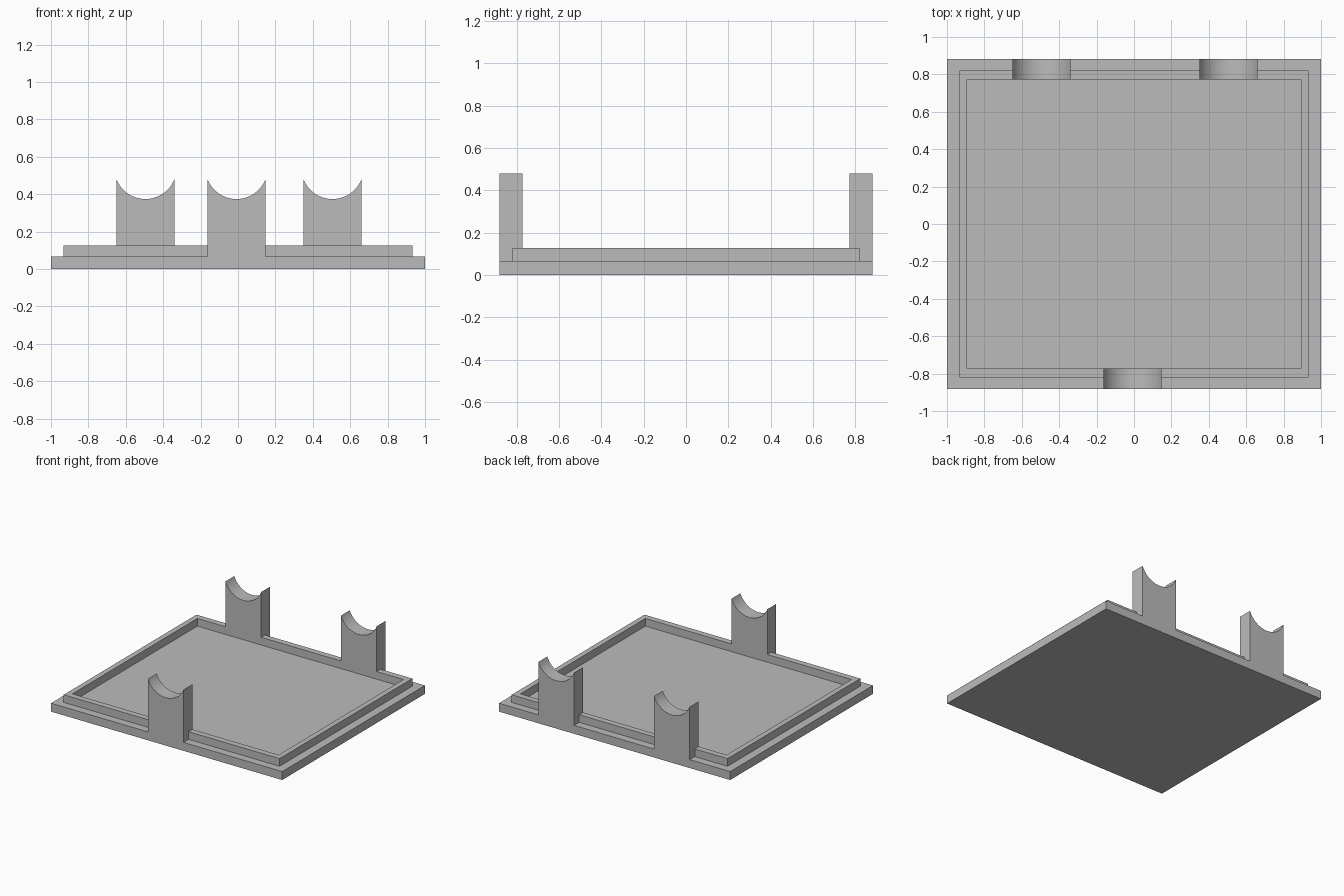
import bpy
import math

if "Cube" in bpy.data.objects:
    bpy.data.objects.remove(bpy.data.objects["Cube"], do_unlink=True)

grey = bpy.data.materials.new("plain grey")
grey.use_nodes = True
colour = (0.5, 0.5, 0.5, 1)
grey.diffuse_color = colour
grey.node_tree.nodes["Principled BSDF"].inputs["Base Color"].default_value = colour

HALF_X, HALF_Y = 1.0, 0.882
BASE_TOP, RIM_TOP = 0.066, 0.126
INNER_X, INNER_Y = 0.892, 0.772
POST_HALF, POST_TOP, SADDLE_LOW = 0.155, 0.48, 0.374


def add_mesh(name, verts, faces):
    mesh = bpy.data.meshes.new(name)
    mesh.from_pydata(verts, [], faces)
    mesh.materials.append(grey)
    obj = bpy.data.objects.new(name, mesh)
    bpy.context.collection.objects.link(obj)
    return obj


def rectangle(hx, hy, z):
    return [(-hx, -hy, z), (hx, -hy, z), (hx, hy, z), (-hx, hy, z)]


def bridge(a, b):
    """Quads joining two four-sided loops that start at a and b."""
    return [(a + i, a + (i + 1) % 4, b + (i + 1) % 4, b + i) for i in range(4)]


# Tray: plate, ledge, raised rim and sunken floor as nested loops
loops = [(HALF_X, HALF_Y, 0), (HALF_X, HALF_Y, BASE_TOP),
         (0.934, 0.82, BASE_TOP), (0.934, 0.82, RIM_TOP),
         (INNER_X, INNER_Y, RIM_TOP), (INNER_X, INNER_Y, BASE_TOP)]
verts = [v for loop in loops for v in rectangle(*loop)]
last = 4 * (len(loops) - 1)
faces = [(3, 2, 1, 0), tuple(range(last, last + 4))]
for start in range(0, last, 4):
    faces += bridge(start, start + 4)
add_mesh("tray", verts, faces)


# Posts with a round saddle cut in the top
def saddle_post(name, x, y_front, y_back):
    drop = POST_TOP - SADDLE_LOW
    radius = (POST_HALF ** 2 + drop ** 2) / (2 * drop)
    reach = math.asin(POST_HALF / radius)
    steps = 32
    profile = [(-POST_HALF, 0), (POST_HALF, 0)]
    for i in range(steps + 1):
        a = reach * (1 - 2 * i / steps)
        profile.append((radius * math.sin(a),
                        SADDLE_LOW + radius * (1 - math.cos(a))))
    n = len(profile)
    verts = [(x + px, y, pz) for y in (y_front, y_back) for px, pz in profile]
    faces = [tuple(range(n)), tuple(reversed(range(n, 2 * n)))]
    faces += [(i, i + n, (i + 1) % n + n, (i + 1) % n) for i in range(n)]
    post = add_mesh(name, verts, faces)
    bpy.ops.object.select_all(action="DESELECT")
    post.select_set(True)
    bpy.context.view_layer.objects.active = post
    bpy.ops.object.shade_smooth_by_angle(angle=math.radians(30))


saddle_post("front_post", -0.008, -HALF_Y, -INNER_Y)
saddle_post("back_right_post", -0.495, INNER_Y, HALF_Y)
saddle_post("back_left_post", 0.505, INNER_Y, HALF_Y)
